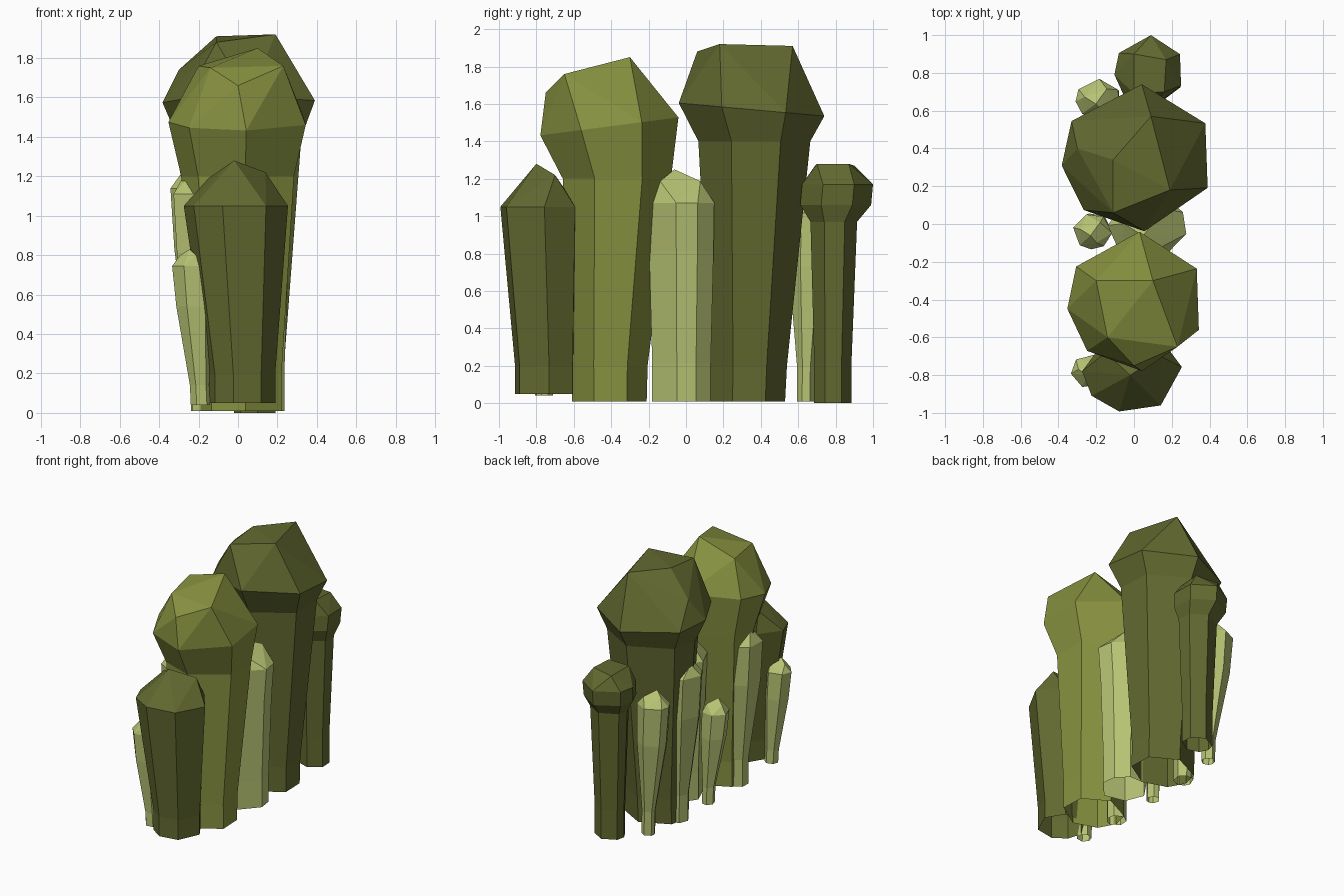
import bpy, bmesh, math

if "Cube" in bpy.data.objects:
    bpy.data.objects.remove(bpy.data.objects["Cube"])


def material(name, rgb):
    m = bpy.data.materials.new(name)
    m.diffuse_color = (*rgb, 1)
    m.use_nodes = True
    m.node_tree.nodes["Principled BSDF"].inputs["Base Color"].default_value = m.diffuse_color
    return m


dark = material("dark olive", (0.122, 0.141, 0.029))
olive = material("olive green", (0.246, 0.287, 0.051))
pale = material("pale green", (0.468, 0.54, 0.171))

# uneven seven-sided cross-section shared by all stalks (degrees)
CORNERS = (-24, 28, 87, 150, 186, 225, 275)


def stalk(name, mat, rings, crown, turn=0, tilt=0.0):
    """Open-bottomed loft of rings (z, x, y, rx, ry), closed by a faceted crown."""
    bm = bmesh.new()
    n = len(CORNERS)
    loops = []
    for i, (z, cx, cy, rx, ry) in enumerate(rings):
        slope = tilt if i == len(rings) - 1 else 0
        loop = []
        for c in CORNERS:
            a = math.radians(c + turn)
            dy = ry * math.sin(a)
            loop.append(bm.verts.new((cx + rx * math.cos(a), cy + dy, z + slope * dy)))
        loops.append(loop)
    for lo, hi in zip(loops, loops[1:]):
        for k in range(n):
            j = (k + 1) % n
            bm.faces.new((lo[k], lo[j], hi[j], hi[k]))
    bmesh.ops.recalc_face_normals(bm, faces=bm.faces[:])
    # crown: hull over the widest ring and the top points
    rim = set(loops[-1])
    tips = [bm.verts.new(p) for p in crown]
    bmesh.ops.convex_hull(bm, input=loops[-1] + tips)
    inner = [f for f in bm.faces if all(v in rim for v in f.verts)]
    bmesh.ops.delete(bm, geom=inner, context='FACES_ONLY')
    bmesh.ops.delete(bm, geom=[e for e in bm.edges if not e.link_faces], context='EDGES')
    bmesh.ops.delete(bm, geom=[v for v in bm.verts if not v.link_faces], context='VERTS')
    bmesh.ops.recalc_face_normals(bm, faces=bm.faces[:])
    me = bpy.data.meshes.new(name)
    bm.to_mesh(me)
    bm.free()
    me.materials.append(mat)
    ob = bpy.data.objects.new(name, me)
    bpy.context.collection.objects.link(ob)


# tallest stalk
stalk("tall_stalk", dark,
      [(0.01, .02, .33, .23, .20), (.2, .02, .335, .23, .205),
       (1.4, .02, .365, .33, .30), (1.57, .02, .35, .405, .39)],
      [(.19, .18, 1.92), (.09, .57, 1.91), (-.11, .34, 1.91),
       (-.11, .06, 1.88), (-.30, .40, 1.74)], tilt=-.09)

# second tall stalk, lighter
stalk("olive_stalk", olive,
      [(0.01, .02, -.41, .22, .20), (.2, .02, -.41, .22, .205),
       (1.2, .01, -.37, .30, .29), (1.48, .01, -.41, .365, .37)],
      [(.10, -.30, 1.85), (.23, -.65, 1.76), (-.20, -.30, 1.76),
       (0, -.75, 1.66), (-.14, -.60, 1.75)], tilt=.13)

# front stalk
stalk("front_stalk", dark,
      [(.05, .02, -.75, .17, .17), (.2, .02, -.75, .17, .17),
       (1.05, -.01, -.78, .265, .22)],
      [(-.02, -.80, 1.28), (.14, -.70, 1.22), (-.15, -.68, 1.19)], turn=30)

# back stalk with a knob head
stalk("back_stalk", dark,
      [(0, .09, .785, .11, .10), (.22, .09, .785, .11, .10),
       (.97, .09, .79, .14, .125), (1.06, .08, .80, .18, .19),
       (1.17, .08, .81, .185, .19)],
      [(0, .69, 1.27), (.16, .70, 1.28), (.17, .87, 1.28), (0, .90, 1.27)])

# pale shoots: base x, y, head x, y, radius, height, base width ratio
shoots = [(-.13, .64, -.19, .66, .12, 1.12, .4),
          (-.17, .33, -.19, .33, .155, 1.27, .45),
          (-.18, -.01, -.22, -.04, .105, .80, .45),
          (-.17, -.39, -.18, -.39, .165, 1.25, .42),
          (-.19, -.76, -.235, -.78, .10, .83, .5),
          (.07, -.02, .07, -.02, .21, 1.25, .8)]
for i, (bx, by, hx, hy, r, h, w) in enumerate(shoots):
    z0 = .04 if by < -.7 else .01
    tips = [(hx - .1 * r, hy - .2 * r, h)]
    for k in range(3):
        a = math.radians(50 + 120 * k)
        tips.append((hx + .6 * r * math.cos(a), hy + .6 * r * math.sin(a), h - .3 * r))
    q = lambda t: (bx + (hx - bx) * t, by + (hy - by) * t)
    stalk(f"pale_shoot_{i + 1}", pale,
          [(z0, bx, by, w * r, w * r), (.17 * h, *q(.1), w * r, w * r),
           (.65 * h, *q(.75), .9 * r, .88 * r), (h - .85 * r, hx, hy, r, .9 * r)],
          tips, turn=40 * i)
